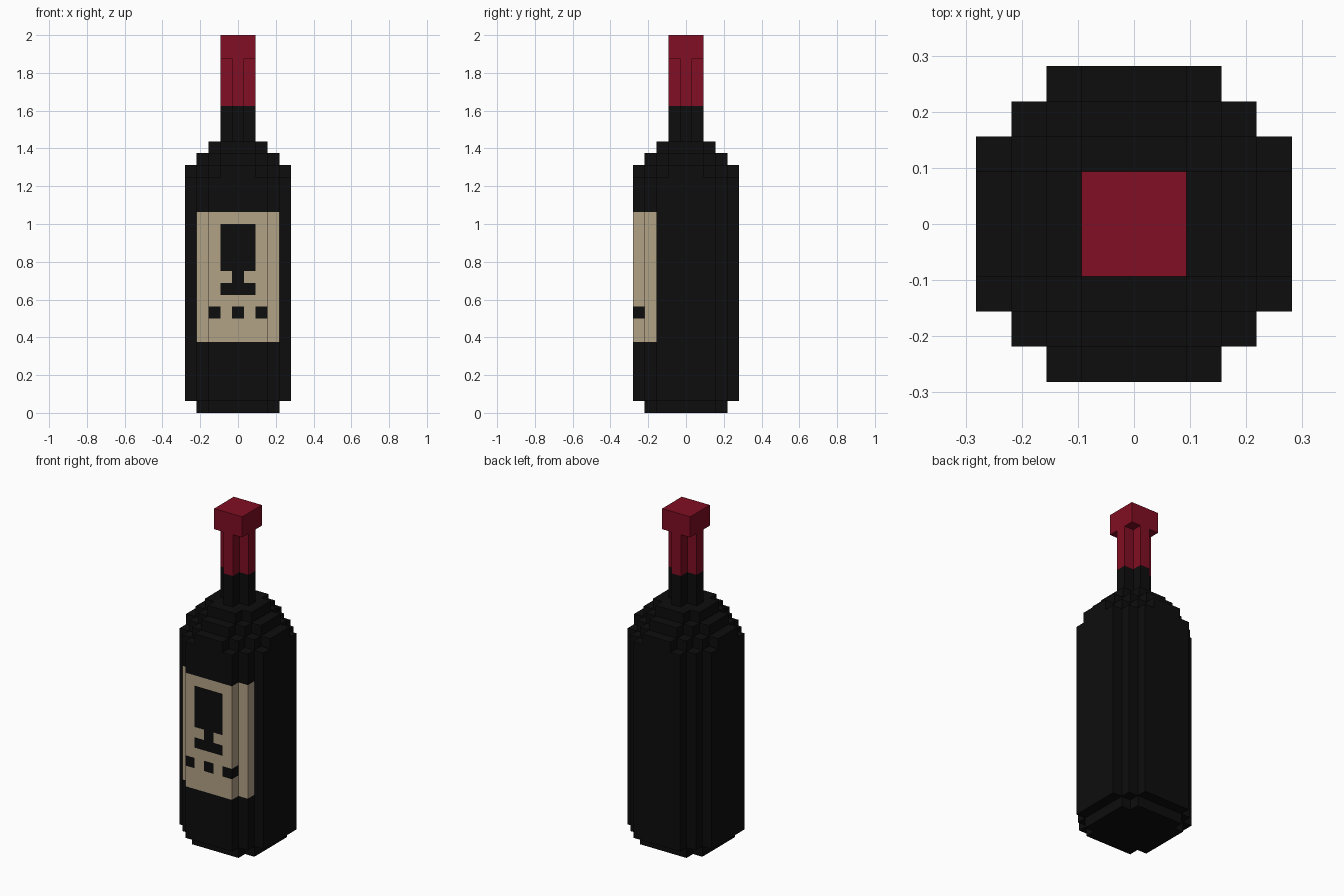
import bpy
import bmesh

V = 0.0625  # edge of one block; the bottle is 32 blocks tall

if "Cube" in bpy.data.objects:
    bpy.data.objects.remove(bpy.data.objects["Cube"], do_unlink=True)


def make_material(name, rgb):
    mat = bpy.data.materials.new(name)
    mat.use_nodes = True
    colour = (*rgb, 1.0)
    mat.diffuse_color = colour
    bsdf = next(n for n in mat.node_tree.nodes if n.type == "BSDF_PRINCIPLED")
    bsdf.inputs["Base Color"].default_value = colour
    bsdf.inputs["Roughness"].default_value = 0.8
    return mat


GLASS = make_material("black glass", (0.004, 0.004, 0.004))
FOIL = make_material("red foil", (0.22, 0.0045, 0.017))
PAPER = make_material("tan paper", (0.45, 0.36, 0.24))


def stepped_outline(steps):
    """Corner steps (in whole blocks from the centre) turned into a four-fold outline."""
    quarter = []
    for i, (x, y) in enumerate(steps):
        if i:
            quarter.append((x + 0.5, steps[i - 1][1] + 0.5))
        quarter.append((x + 0.5, y + 0.5))
    outline = []
    for _ in range(4):
        outline += quarter
        quarter = [(-y, x) for x, y in quarter]
    return outline


def layer_mesh(steps, bottom, top):
    bm = bmesh.new()
    base = bm.faces.new([bm.verts.new((x * V, y * V, bottom * V))
                         for x, y in stepped_outline(steps)])
    ext = bmesh.ops.extrude_face_region(bm, geom=[base], use_keep_orig=True)
    raised = [g for g in ext["geom"] if isinstance(g, bmesh.types.BMVert)]
    bmesh.ops.translate(bm, verts=raised, vec=(0, 0, (top - bottom) * V))
    bmesh.ops.recalc_face_normals(bm, faces=bm.faces)
    return bm


def add_object(name, bm, *materials):
    mesh = bpy.data.meshes.new(name)
    bm.to_mesh(mesh)
    bm.free()
    for mat in materials:
        mesh.materials.append(mat)
    obj = bpy.data.objects.new(name, mesh)
    bpy.context.collection.objects.link(obj)
    return obj


def cut(bm, faces, point, normal):
    geom = set(faces)
    for f in faces:
        geom.update(f.edges)
        geom.update(f.verts)
    bmesh.ops.bisect_plane(bm, geom=list(geom), dist=1e-5,
                           plane_co=point, plane_no=normal)


def is_ink(column, row, y):
    """Goblet and three dots printed on the foremost part of the label."""
    if y > -3.9:
        return False
    if row == 8:                      # dots, the outer two wrapping the edge
        return column < 0.6 or column > 1.6
    if y > -4.4:
        return False
    if row == 11:                     # stem
        return column < 0.6
    return (row == 10 or 12 <= row < 16) and column < 1.6   # foot and bowl


# Plain layers, from the bottom up
ROUND_9 = [(4, 2), (3, 3), (2, 4)]
CROSS = [(1, 0), (0, 1)]
LAYERS = [
    ("bottle_base", [(3, 2), (2, 3)], 0, 1, GLASS),
    ("lower_shoulder", [(4, 1), (3, 2), (2, 3), (1, 4)], 20, 21, GLASS),
    ("middle_shoulder", [(3, 1), (2, 2), (1, 3)], 21, 22, GLASS),
    ("upper_shoulder", [(2, 1), (1, 2)], 22, 23, GLASS),
    ("neck", CROSS, 23, 26, GLASS),
    ("foil_sleeve", CROSS, 26, 30, FOIL),
    ("foil_cap", [(1, 1)], 30, 32, FOIL),
]
for name, steps, bottom, top, mat in LAYERS:
    add_object(name, layer_mesh(steps, bottom, top), mat)

# Body, with the label cut into its front
body = layer_mesh(ROUND_9, 1, 20)
for row in (6, 8, 9, 10, 11, 12, 16, 17):
    cut(body, body.faces[:], (0, 0, row * V), (0, 0, 1))
for column in (-1.5, -0.5, 0.5, 1.5):
    front = [f for f in body.faces
             if f.normal.y < -0.9 and f.calc_center_median().y < -4.4 * V]
    cut(body, front, (column * V, 0, 0), (1, 0, 0))
for face in body.faces:
    c = face.calc_center_median() / V
    if 6 < c.z < 17 and c.y < -2.7 and not is_ink(abs(c.x), int(c.z), c.y):
        face.material_index = 1
add_object("bottle_body", body, GLASS, PAPER)
